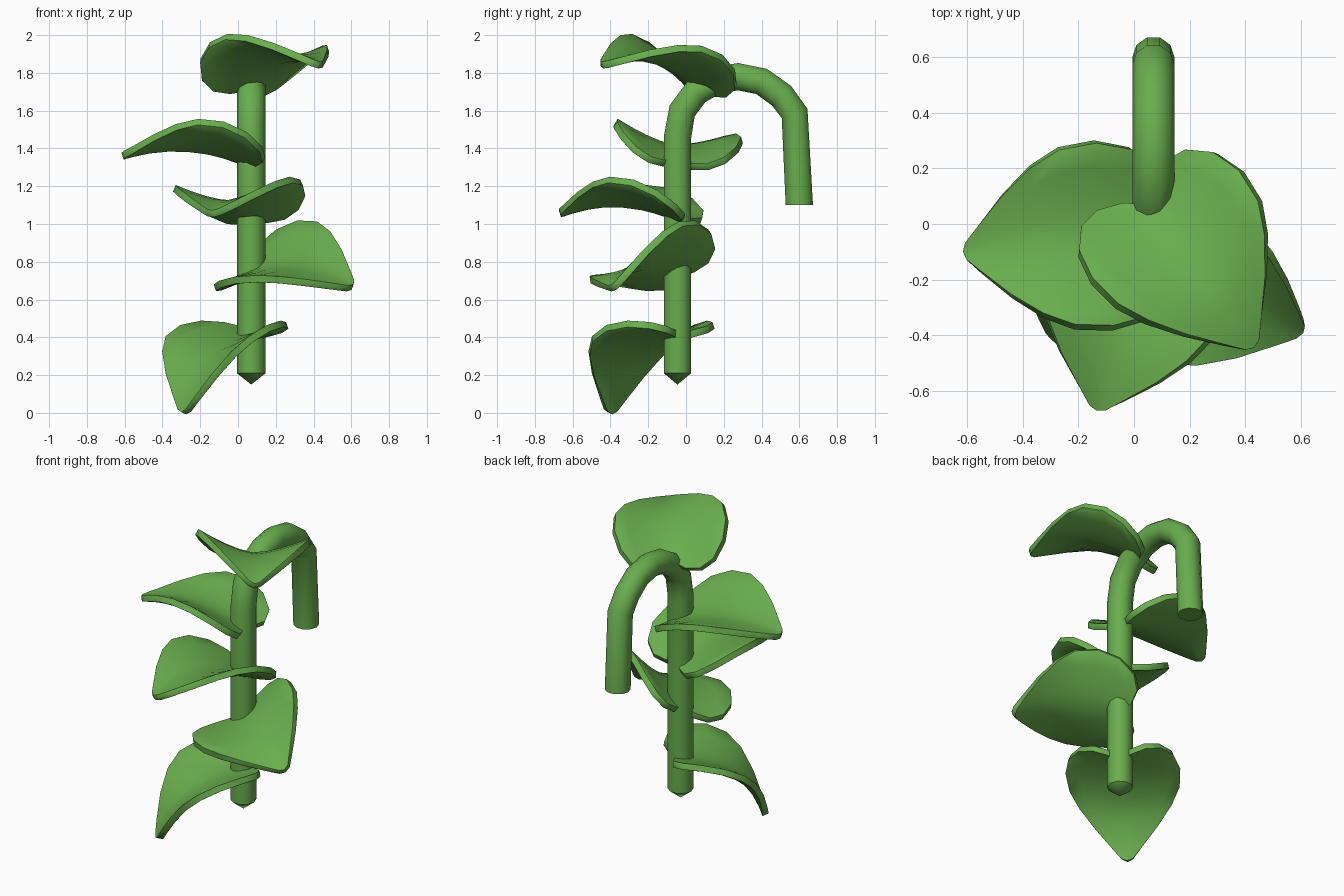
import bpy, bmesh
from math import pi, cos, sin, radians
from mathutils import Matrix, Vector

if "Cube" in bpy.data.objects:
    bpy.data.objects.remove(bpy.data.objects["Cube"])

green = bpy.data.materials.new("leaf green")
green.diffuse_color = (0.14, 0.42, 0.075, 1)
green.use_nodes = True
green.node_tree.nodes["Principled BSDF"].inputs["Base Color"].default_value = green.diffuse_color


def finish(bm, name, angle, thickness=0):
    bmesh.ops.remove_doubles(bm, verts=bm.verts, dist=0.0005)
    bmesh.ops.recalc_face_normals(bm, faces=bm.faces)
    me = bpy.data.meshes.new(name)
    bm.to_mesh(me)
    bm.free()
    me.materials.append(green)
    ob = bpy.data.objects.new(name, me)
    bpy.context.collection.objects.link(ob)
    bpy.ops.object.select_all(action='DESELECT')
    ob.select_set(True)
    bpy.context.view_layer.objects.active = ob
    if thickness:
        mod = ob.modifiers.new("thickness", 'SOLIDIFY')
        mod.thickness = thickness
        mod.offset = 0
        bpy.ops.object.modifier_apply(modifier=mod.name)
        # chamfered rim
        mod = ob.modifiers.new("rim", 'BEVEL')
        mod.width = 0.014
        mod.segments = 1
        mod.limit_method = 'ANGLE'
        mod.angle_limit = radians(55)
        bpy.ops.object.modifier_apply(modifier=mod.name)
    bpy.ops.object.shade_smooth_by_angle(angle=radians(angle))
    return ob


# Hooked stem: round tube swept along a path in the y-z plane
SX, SY, R, SIDES = 0.07, -0.045, 0.076, 10
path = [(SY, 0.21), (SY, 1.0), (SY, 1.46), (-0.02, 1.60), (0.055, 1.70),
        (0.16, 1.76), (0.275, 1.78), (0.40, 1.755), (0.505, 1.68),
        (0.575, 1.585), (0.60, 1.10)]
pts = [Vector((SX, y, z)) for y, z in path]
bm = bmesh.new()
rings = []
for i, p in enumerate(pts):
    d0 = (p - pts[i - 1]).normalized() if i else Vector((0, 0, 1))
    d1 = (pts[i + 1] - p).normalized() if i < len(pts) - 1 else d0
    d = (d0 + d1).normalized()
    if i == len(pts) - 1:
        d = Vector((0, 0, -1))
    side = Vector((1, 0, 0))
    up = d.cross(side)
    rings.append([bm.verts.new(p + R * (cos(2 * pi * k / SIDES) * side + sin(2 * pi * k / SIDES) * up))
                  for k in range(SIDES)])
for a, b in zip(rings, rings[1:]):
    for k in range(SIDES):
        n = (k + 1) % SIDES
        bm.faces.new((a[k], a[n], b[n], b[k]))
bm.faces.new(rings[-1])
# pointed foot of the stem
foot = bm.verts.new((SX, SY, 0.15))
for k in range(SIDES):
    bm.faces.new((foot, rings[0][(k + 1) % SIDES], rings[0][k]))
finish(bm, "hooked_stem", 50)


# Heart leaf half outline: (along, half width, matching point on midrib)
HALF = [(0, 0, 0), (-0.055, 0.07, 0.01), (-0.085, 0.16, 0.03), (-0.06, 0.25, 0.07),
        (0.03, 0.32, 0.13), (0.16, 0.35, 0.21), (0.30, 0.335, 0.32), (0.41, 0.28, 0.43),
        (0.52, 0.19, 0.53), (0.62, 0.085, 0.62), (0.665, 0.035, 0.66), (0.675, 0, 0.675)]
LENGTH, COLS = 0.675, 4


def surface(s, w, lift, curl):
    # arched along the midrib, sides lifted into a soft trough, tip curling down
    t = s / LENGTH
    droop = curl * max(0, (t - 0.45) / 0.55) ** 2
    return Vector((s, w, 0.24 * t * (1 - t) + lift * (abs(w) / 0.35) ** 1.5 - droop))


def leaf(name, base, azimuth, pitch, roll, size, lift, curl):
    m = (Matrix.Translation(base) @ Matrix.Rotation(radians(azimuth), 4, 'Z')
         @ Matrix.Rotation(radians(-pitch), 4, 'Y') @ Matrix.Rotation(radians(roll), 4, 'X')
         @ Matrix.Diagonal((size, size, 1, 1)))
    bm = bmesh.new()
    rows = []
    for s, w, mid in HALF:
        row = []
        for j in range(-COLS, COLS + 1):
            t = j / COLS
            row.append(bm.verts.new(m @ surface(mid + (s - mid) * abs(t), w * t, lift, curl)))
        rows.append(row)
    for a, b in zip(rows, rows[1:]):
        for j in range(2 * COLS):
            bm.faces.new((a[j], b[j], b[j + 1], a[j + 1]))
    finish(bm, name, 40, 0.038)


# Five leaves spiralling up the stem: base, azimuth, pitch, roll, size, lift, curl
leaf("leaf_lowest", (SX, SY, 0.405), 225, -30, 0, 0.95, 0.095, 0.10)
leaf("leaf_low", (SX - 0.015, SY, 0.735), -33, -3, 27, 0.96, 0.10, 0.04)
leaf("leaf_middle", (SX, SY, 1.03), 252, 3, 4, 0.97, 0.115, 0.01)
leaf("leaf_high", (SX - 0.03, SY, 1.325), 185, 3, 7, 0.97, 0.11, 0.0)
leaf("leaf_top", (SX - 0.03, 0.065, 1.72), -52, 16, -6, 0.96, 0.115, 0.06)
